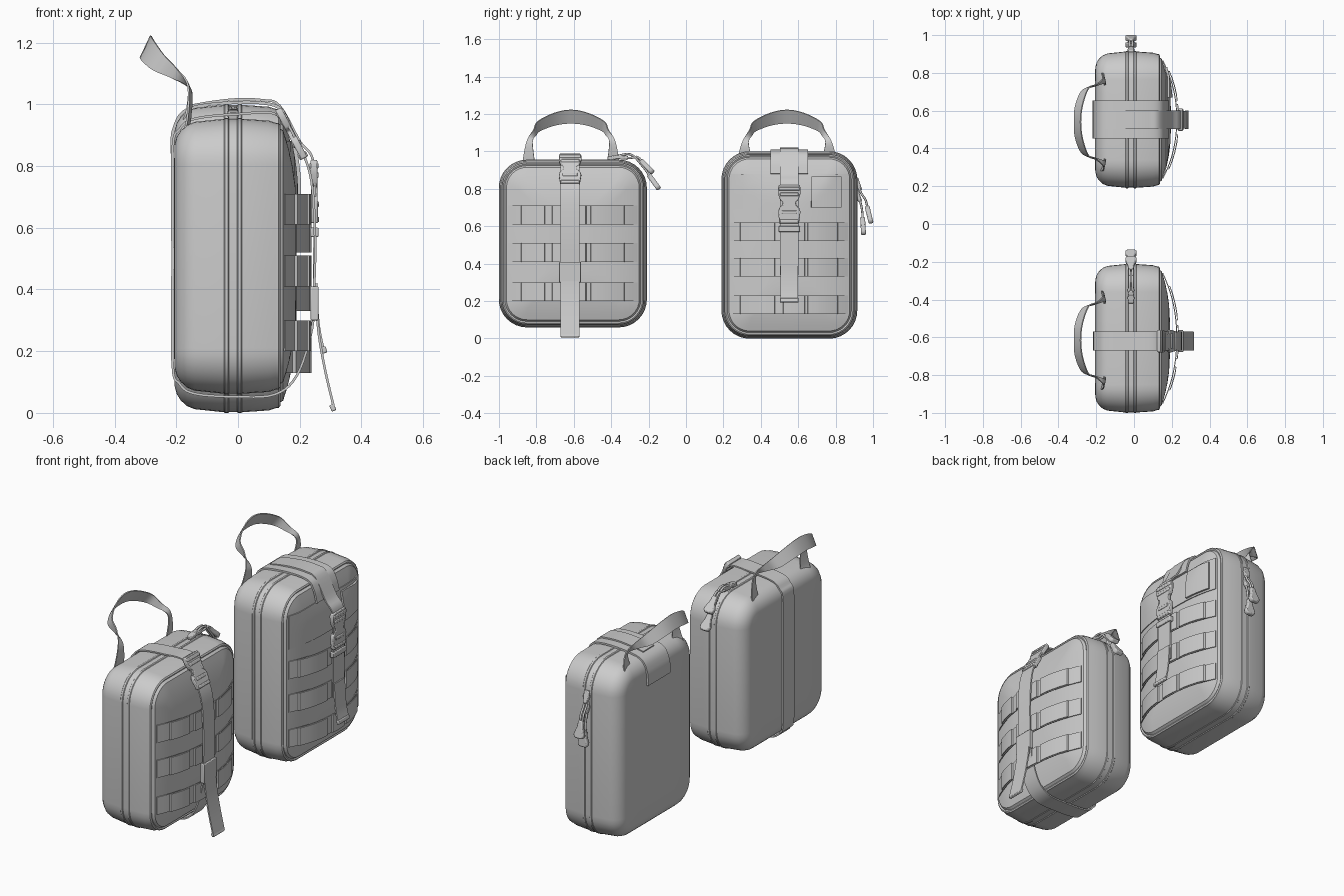
import bpy, bmesh, math
from mathutils import Vector as V

if "Cube" in bpy.data.objects:
    bpy.data.objects.remove(bpy.data.objects["Cube"])


def finish(name, bm, angle=35, thick=0, bevel=0):
    bmesh.ops.recalc_face_normals(bm, faces=bm.faces)
    me = bpy.data.meshes.new(name)
    bm.to_mesh(me)
    bm.free()
    for p in me.polygons:
        p.use_smooth = True
    me.set_sharp_from_angle(angle=math.radians(angle))
    ob = bpy.data.objects.new(name, me)
    bpy.context.collection.objects.link(ob)
    if thick:
        m = ob.modifiers.new("thickness", 'SOLIDIFY')
        m.thickness, m.offset = thick, 0
        # keep the tape edges crisp
        bpy.context.view_layer.objects.active = ob
        ob.select_set(True)
        bpy.ops.object.convert(target='MESH')
        bpy.ops.object.shade_smooth_by_angle(angle=math.radians(angle))
        ob.select_set(False)
    if bevel:
        m = ob.modifiers.new("bevel", 'BEVEL')
        m.width, m.segments, m.limit_method = bevel, 2, 'ANGLE'
    return ob


def spline(pts, n=5):
    """Catmull-Rom through the points"""
    pts = [V(p) for p in pts]
    q = [2 * pts[0] - pts[1]] + pts + [2 * pts[-1] - pts[-2]]
    out = []
    for i in range(1, len(q) - 2):
        a, b, c, d = q[i - 1:i + 3]
        for k in range(n):
            t = k / n
            out.append(0.5 * (2 * b + (c - a) * t + (2 * a - 5 * b + 4 * c - d) * t * t
                              + (3 * b - a - 3 * c + d) * t ** 3))
    return out + [pts[-1]]


def sheet(name, rows, thick=0.008):
    bm = bmesh.new()
    vs = [[bm.verts.new(p) for p in r] for r in rows]
    for a, b in zip(vs, vs[1:]):
        for i in range(len(a) - 1):
            bm.faces.new((a[i], a[i + 1], b[i + 1], b[i]))
    return finish(name, bm, thick=thick)


def strap(name, xz, y, width, thick=0.008, n=5):
    pts = spline([(x, 0, z) for x, z in xz], n)
    return sheet(name, [[(p.x, y + s * width / 2, p.z) for p in pts] for s in (-1, 1)], thick)


def prism(name, half, origin, along, across, thick, bevel=0.004):
    """Mirrored outline (half width, distance along) extruded both ways"""
    o, u, v = V(origin), V(along).normalized(), V(across).normalized()
    w = u.cross(v) * thick / 2
    outline = half + [(-a, s) for a, s in reversed(half)]
    bm = bmesh.new()
    lo, hi = [[bm.verts.new(o + v * a + u * s + w * k) for a, s in outline] for k in (-1, 1)]
    bm.faces.new(lo)
    bm.faces.new(hi)
    for i in range(len(lo)):
        j = (i + 1) % len(lo)
        bm.faces.new((lo[i], lo[j], hi[j], hi[i]))
    return finish(name, bm, bevel=bevel)


def tube(name, pts, r):
    cu = bpy.data.curves.new(name, 'CURVE')
    cu.dimensions, cu.bevel_depth, cu.bevel_resolution, cu.use_fill_caps = '3D', r, 2, True
    sp = cu.splines.new('POLY')
    path = spline(pts)
    sp.points.add(len(path) - 1)
    for p, c in zip(sp.points, path):
        p.co = (*c, 1)
    bpy.context.collection.objects.link(bpy.data.objects.new(name, cu))


def dome(d):
    t = min(max(d, 0) / 0.3, 1)
    return 0.132 + 0.058 * (1 - (1 - t) ** 2)


# depth profile of the shell: (x, inset from the outline)
PROFILE = [(-0.207, 0.2), (-0.205, 0.085), (-0.198, 0.06), (-0.185, 0.04), (-0.165, 0.022),
           (-0.14, 0.012), (-0.045, 0.002), (-0.042, -0.001), (-0.032, -0.001), (-0.029, 0.003),
           (-0.003, 0.003), (0, -0.001), (0.01, -0.001), (0.013, 0.002), (0.10, 0.008),
           (0.122, 0.015), (0.132, 0.016), (0.137, 0.023), (0.133, 0.031)]
PROFILE += [(dome(d), d) for d in (0.04, 0.07, 0.11, 0.16, 0.22, 0.3)]


class Bag:
    def __init__(self, name, y0, y1, z0, z1):
        self.n, self.y0, self.y1, self.z0, self.z1 = name, y0, y1, z0, z1

    def body(self):
        bm, prev = bmesh.new(), None
        for i, (x, d) in enumerate(PROFILE):
            r = max(0.15 - d, 0.05)
            ring = []
            for k, (cy, cz) in enumerate([(self.y1 - d - r, self.z1 - d - r), (self.y0 + d + r, self.z1 - d - r),
                                          (self.y0 + d + r, self.z0 + d + r), (self.y1 - d - r, self.z0 + d + r)]):
                for s in range(9):
                    a = math.pi / 2 * (k + s / 8)
                    ring.append(bm.verts.new((x, cy + r * math.cos(a), cz + r * math.sin(a))))
            if prev:
                for a in range(36):
                    b = (a + 1) % 36
                    bm.faces.new((prev[a], prev[b], ring[b], ring[a]))
            if i in (0, len(PROFILE) - 1):
                bm.faces.new(ring)
            prev = ring
        finish(self.n + "_body", bm, 30)

    def at(self, y, z, off):
        d = min(y - self.y0, self.y1 - y, z - self.z0, self.z1 - z)
        return (dome(d) + off, y, z)

    def webbing(self, rows, loops):
        # horizontal tape rows arching over the front, with flat loops standing proud
        mid, half = (self.y0 + self.y1) / 2, (self.y1 - self.y0) / 2 - 0.05

        def arc(y, off):
            t = abs(y - mid) / half
            return 0.152 + 0.074 * (1 - t ** 2.2) + off
        for n, z in enumerate(rows):
            ys = [mid + half * (k / 10 - 1) for k in range(21)]
            sheet(f"{self.n}_webbing_{n}", [[(arc(y, 0), y, w) for y in ys] for w in (z, z + 0.1)], 0.005)
            for m, (a, b) in enumerate(loops):
                pts = [(a, 0), (a + 0.003, 0.009)] + [(a + (b - a) * t, 0.01) for t in (0.25, 0.5, 0.75)]
                pts += [(b - 0.003, 0.009), (b, 0)]
                sheet(f"{self.n}_loop_{n}_{m}", [[(arc(y, o), y, w) for y, o in pts] for w in (z, z + 0.1)], 0.005)

    def panel(self, name, ya, yb, za, zb, off, thick):
        sheet(self.n + name, [[self.at(ya + (yb - ya) * i / 10, za + (zb - za) * j / 5, off)
                               for i in range(11)] for j in range(6)], thick)

    def handle(self, yc, base):
        # carry handle: the tape twists from flat at the base to upright at the top
        up = [(-0.185, 0.26, base - 0.05), (-0.165, 0.258, base + 0.01), (-0.162, 0.235, 1.06),
              (-0.198, 0.2, 1.115), (-0.24, 0.178, 1.16), (-0.272, 0.09, 1.205), (-0.282, 0, 1.222)]
        low = [(-0.17, 0.19, base - 0.05), (-0.155, 0.195, base + 0.01), (-0.155, 0.205, 1.05),
               (-0.215, 0.188, 1.085), (-0.275, 0.165, 1.11), (-0.31, 0.085, 1.14), (-0.316, 0, 1.15)]
        rows = [spline([(x, yc - y, z) for x, y, z in e] + [(x, yc + y, z) for x, y, z in e[-2::-1]])
                for e in (up, low)]
        sheet(self.n + "_handle", rows, 0.006)

    def buckle(self, y, top, bottom):
        u = V((bottom[0] - top[0], 0, bottom[1] - top[1]))
        L, u, o = u.length, u.normalized(), V((top[0], y, top[1]))
        shape = [(0.055, 0), (0.06, 0.06), (0.06, 0.22), (0.05, 0.38), (0.034, 0.44), (0.036, 0.52),
                 (0.054, 0.6), (0.06, 0.7), (0.052, 1)]
        prism(self.n + "_buckle", [(a, s * L) for a, s in shape], o, u, (0, 1, 0), 0.022)
        for k, (s, w) in enumerate([(0.05, 0.058), (0.2, 0.05), (0.66, 0.04), (0.9, 0.05)]):
            prism(f"{self.n}_buckle_bar_{k}", [(w, 0), (w, 0.018)], o + u * (s * L), u, (0, 1, 0), 0.03)

    def slider(self, y, x, z0, z1):
        prism(self.n + "_slider", [(0.058, 0), (0.058, z1 - z0)], (x, y, z0), (0, 0, 1), (0, 1, 0), 0.026)

    def tail_tip(self, y, p, q):
        prism(self.n + "_strap_tip", [(0.05, 0), (0.05, 0.022)], (p[0], y, p[1]),
              (q[0] - p[0], 0, q[1] - p[1]), (0, 1, 0), 0.016)

    def zip_pull(self, n, path):
        # slider block, doubled cord and moulded grip
        a, b = V(path[0]), V(path[1])
        prism(f"{self.n}_zip_slider_{n}", [(0.014, -0.02), (0.018, 0.01), (0.01, 0.05)],
              a, b - a, (1, 0, 0), 0.022)
        for s in (-1, 1):
            tube(f"{self.n}_zip_cord_{n}", [(x + s * 0.008, y, z) for x, y, z in path], 0.006)
        e, f = V(path[-1]), V(path[-2])
        prism(f"{self.n}_zip_grip_{n}", [(0.013, -0.02), (0.018, 0.02), (0.03, 0.05), (0.03, 0.065), (0.02, 0.077)],
              e, e - f, (1, 0, 0), 0.026, 0.006)


# small bag, with a strap running all the way round
a = Bag("small_bag", -1.0, -0.21, 0.06, 0.955)
a.body()
a.webbing((0.61, 0.41, 0.2), [(-0.88, -0.755), (-0.715, -0.535), (-0.51, -0.33)])
a.handle(-0.615, 0.94)
strap("small_bag_strap", [(0.245, 0.36), (0.25, 0.55), (0.238, 0.75), (0.2, 0.86), (0.13, 0.965), (0, 0.968),
                          (-0.14, 0.953), (-0.19, 0.918), (-0.212, 0.85), (-0.212, 0.5), (-0.212, 0.16),
                          (-0.19, 0.095), (-0.14, 0.062), (0, 0.052), (0.12, 0.06), (0.19, 0.12),
                          (0.235, 0.25), (0.25, 0.36)], -0.62, 0.1)
strap("small_bag_strap_tail", [(0.253, 0.4), (0.26, 0.27), (0.282, 0.14), (0.312, 0.012)], -0.62, 0.1)
a.tail_tip(-0.62, (0.303, 0.027), (0.312, 0.005))
a.buckle(-0.62, (0.13, 0.985), (0.215, 0.825))
a.slider(-0.62, 0.248, 0.3, 0.41)
x = -0.016
a.zip_pull(0, [(x, -0.4, 0.965), (x, -0.3, 0.985), (x, -0.235, 0.925), (x, -0.188, 0.86)])
a.zip_pull(1, [(x, -0.36, 0.97), (x, -0.3, 0.965), (x, -0.26, 0.97), (x, -0.23, 0.94)])

# large bag, with a wide top flap, fastening strap and square patch
b = Bag("large_bag", 0.19, 0.915, 0.0, 1.0)
b.body()
b.webbing((0.52, 0.33, 0.13), [(0.29, 0.475), (0.52, 0.635), (0.65, 0.81)])
b.handle(0.54, 0.975)
b.panel("_fabric_panel", 0.24, 0.865, 0.69, 0.88, 0.002, 0.006)
b.panel("_patch", 0.67, 0.83, 0.70, 0.865, 0.01, 0.012)
strap("large_bag_top_flap", [(-0.214, 0.84), (-0.208, 0.92), (-0.16, 0.985), (0, 1.006), (0.12, 0.996),
                             (0.16, 0.95), (0.18, 0.88)], 0.553, 0.2, 0.01)
strap("large_bag_strap", [(-0.15, 0.996), (-0.08, 1.008), (0, 1.016), (0.08, 1.013), (0.135, 0.995),
                          (0.2, 0.88), (0.245, 0.81), (0.248, 0.6), (0.246, 0.34)], 0.552, 0.1)
strap("large_bag_strap_tail", [(0.254, 0.42), (0.256, 0.34), (0.265, 0.26), (0.28, 0.195)], 0.552, 0.095)
b.tail_tip(0.552, (0.276, 0.215), (0.281, 0.195))
b.buckle(0.552, (0.246, 0.82), (0.248, 0.615))
b.slider(0.552, 0.248, 0.57, 0.6)
b.zip_pull(0, [(x, 0.915, 0.84), (x, 0.935, 0.78), (x, 0.96, 0.74), (x, 0.972, 0.69)])
b.zip_pull(1, [(x, 0.915, 0.78), (x, 0.932, 0.73), (x, 0.942, 0.68), (x, 0.945, 0.63)])
